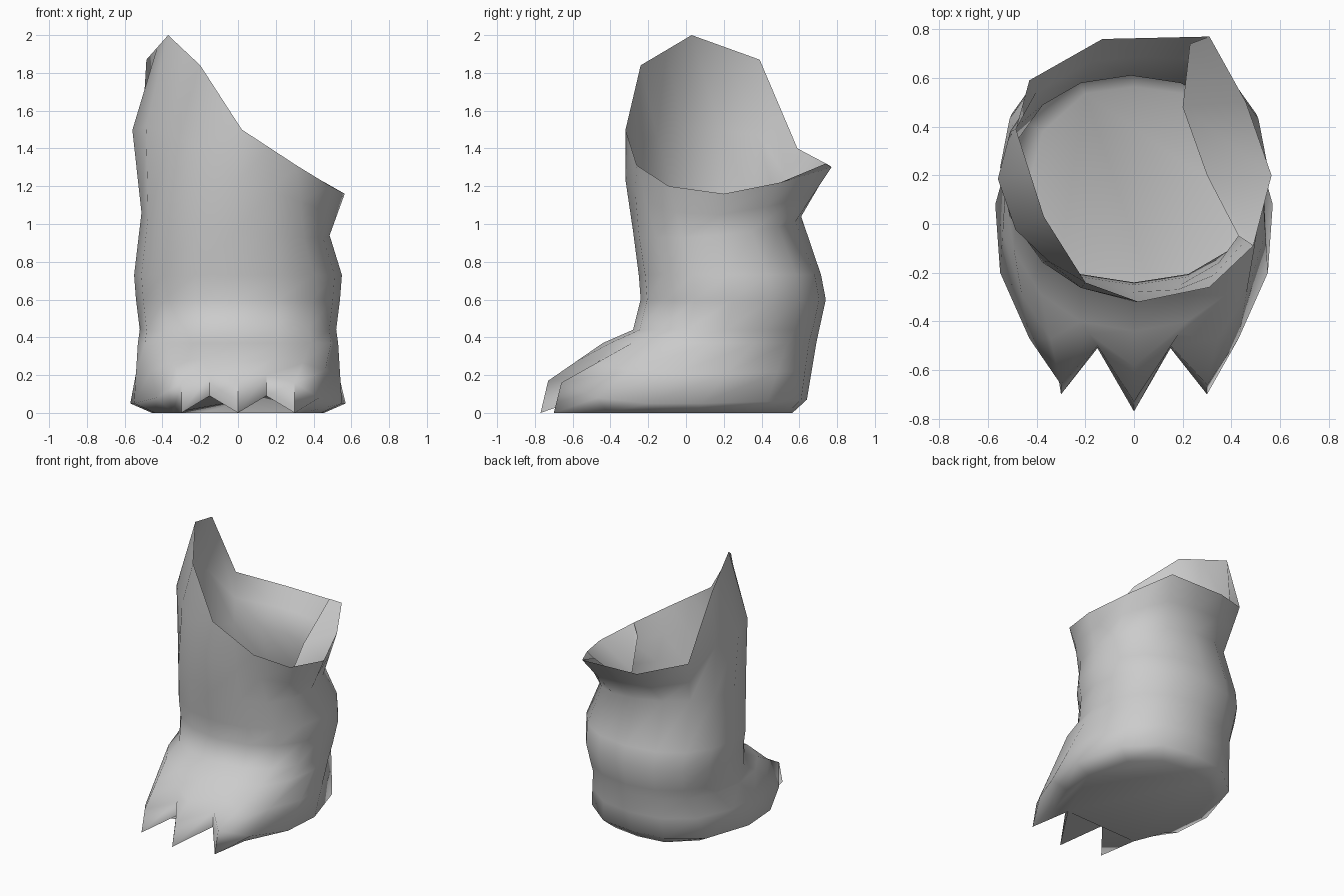
import bpy, bmesh
from math import sin, cos, pi, copysign
from mathutils import Vector as V

if "Cube" in bpy.data.objects:
    bpy.data.objects.remove(bpy.data.objects["Cube"])

N = 16  # columns round the boot, column 0 at the front centre


def oval(z, rx, front, back, tilt=0.0, rise=0.0, cx=0.0):
    """Slightly squared ring; tilt lowers the +x side, rise lifts the rear."""
    cy, ry = (front + back) / 2, (back - front) / 2
    ring = []
    for i in range(N):
        a = 2 * pi * i / N
        s, c = (copysign(abs(t) ** 0.92, t) for t in (sin(a), -cos(a)))
        ring.append(V((cx + rx * s, cy + ry * c, z - tilt * s + rise * c)))
    return ring


def mirrored(half):
    """Complete a ring from its front-to-back half."""
    pts = [V(p) for p in half]
    return pts + [V((-p.x, p.y, p.z)) for p in reversed(pts[1:-1])]


def finish(bm, name, angle):
    bmesh.ops.recalc_face_normals(bm, faces=bm.faces)
    me = bpy.data.meshes.new(name)
    bm.to_mesh(me)
    bm.free()
    ob = bpy.data.objects.new(name, me)
    bpy.context.collection.objects.link(ob)
    bpy.ops.object.select_all(action='DESELECT')
    ob.select_set(True)
    bpy.context.view_layer.objects.active = ob
    bpy.ops.object.shade_smooth_by_angle(angle=angle)


def loft(bm, rings, closed=True):
    rows = [[bm.verts.new(p) for p in r] for r in rings]
    n = len(rows[0])
    for lo, hi in zip(rows, rows[1:]):
        for i in range(n if closed else n - 1):
            j = (i + 1) % n
            bm.faces.new((lo[i], lo[j], hi[j], hi[i]))
    return rows


# foot edge with three claws
edge = mirrored([(0, -.73, .17), (.15, -.50, .20), (.30, -.66, .16), (.43, -.47, .08),
                 (.55, -.20, .05), (.57, .08, .05), (.47, .43, .06), (.25, .61, .07),
                 (0, .64, .07)])
sole = []
for i, p in enumerate(edge):
    k = min(i, N - i)
    if k in (0, 2):
        sole.append(V((p.x, p.y - .04, 0)))
    elif k == 1:
        sole.append(V((p.x, p.y - .01, .09)))
    else:
        sole.append(V((p.x * .8, p.y * .88, 0)))

# instep and leg
instep = oval(.37, .53, -.44, .69)
toes = [a.lerp(b, .5) for a, b in zip(edge, instep)]
ankle = oval(.44, .52, -.28, .705)
calf_low = oval(.60, .54, -.24, .74)
calf = oval(.73, .55, -.25, .715)
neck = oval(1.0, .498, -.28, .61, tilt=.06, rise=.04, cx=-.013)

# torn rim: corner points, with midpoints on the longer edges
corners = [V(p) for p in (
    (.02, -.32, 1.5), (.31, -.26, 1.31), (.49, -.09, 1.2), (.565, .20, 1.16),
    (.46, .50, 1.22), (.31, .77, 1.30), (-.13, .76, 1.31), (-.43, .59, 1.40),
    (-.485, .39, 1.87), (-.37, .03, 2.0), (-.20, -.24, 1.84))]
rim = []
for i, p in enumerate(corners):
    rim.append(p)
    if i in (0, 4, 5, 8, 9):
        rim.append(p.lerp(corners[i + 1], .5))

# bulge half way up the tall side
bulge = {0: .02, 11: .03, 12: .09, 13: .07, 14: .03, 15: .02}
cuff = []
for i, (a, b) in enumerate(zip(neck, rim)):
    m = a.lerp(b, .5)
    cuff.append(m + V((m.x, m.y - .2, 0)).normalized() * bulge.get(i, 0))

bm = bmesh.new()
rows = loft(bm, [sole, edge, toes, instep, ankle, calf_low, calf, neck, cuff, rim])
bm.faces.new(rows[0])
finish(bm, "clawed_boot", 1.5)

# flap of the rim folded down inside
inner = [V(p) for p in ((.43, -.05, 1.13), (.30, .20, 1.0), (.20, .48, 1.08), (.23, .74, 1.32))]
bm = bmesh.new()
loft(bm, [corners[2:6], inner], closed=False)
finish(bm, "folded_flap", 1.05)
